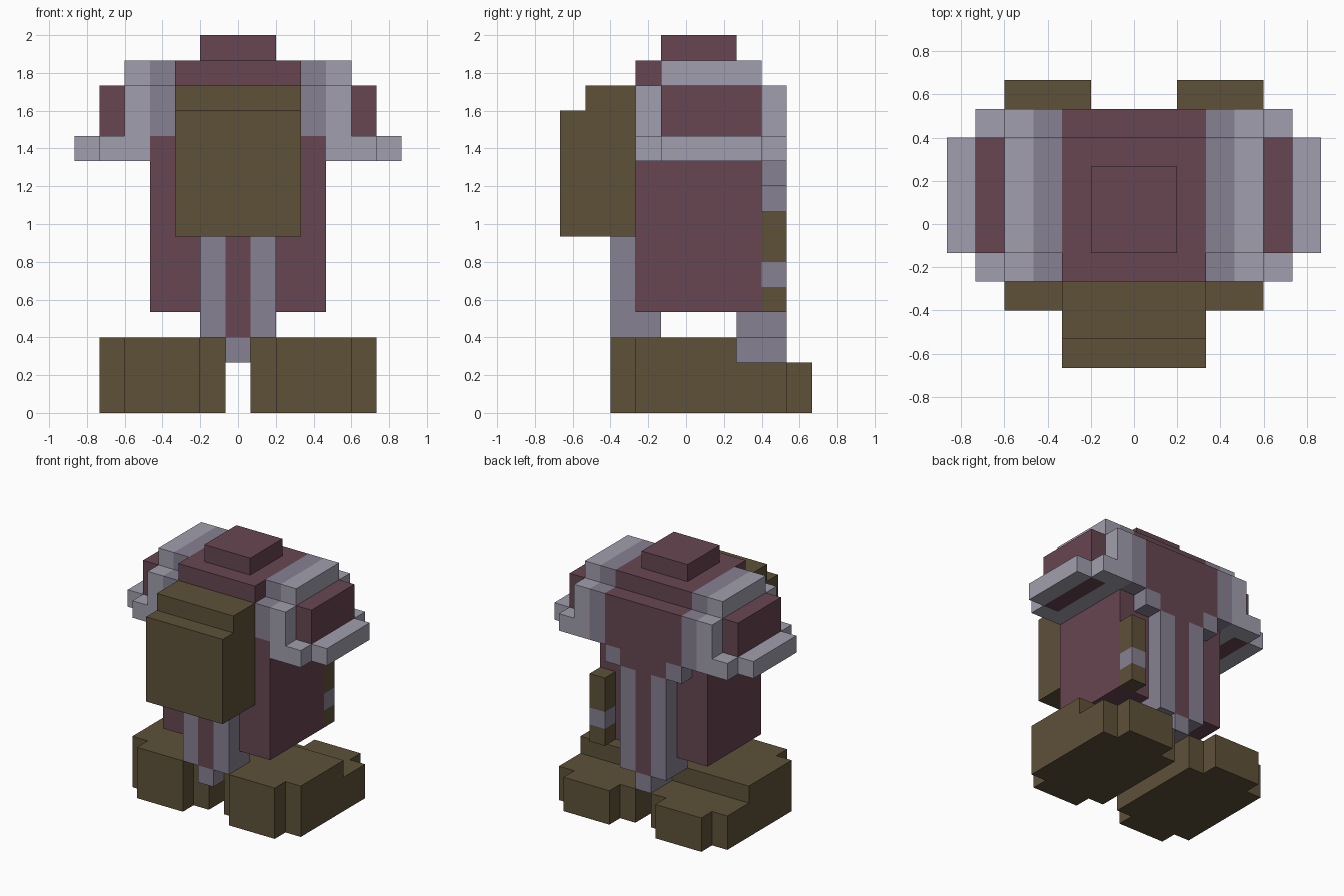
import bpy
import bmesh
from mathutils import Vector

cube = bpy.data.objects.get("Cube")
if cube:
    bpy.data.objects.remove(cube, do_unlink=True)

U = 2 / 15  # size of one block


def srgb(c):
    c /= 255
    return c / 12.92 if c <= 0.04045 else ((c + 0.055) / 1.055) ** 2.4


def material(name, r, g, b):
    col = (srgb(r), srgb(g), srgb(b), 1)
    m = bpy.data.materials.new(name)
    m.diffuse_color = col
    m.use_nodes = True
    bsdf = m.node_tree.nodes["Principled BSDF"]
    bsdf.inputs["Base Color"].default_value = col
    bsdf.inputs["Roughness"].default_value = 0.9
    return m


MAROON = material("maroon cloth", 103, 70, 82)
BROWN = material("brown leather", 94, 81, 57)
LIGHT = material("light grey trim", 161, 159, 173)
GREY = material("grey trim", 135, 129, 146)


def prism(name, mat, outline, lo, hi, axis="z", mirror=False):
    """Extrude an outline (block units) along an axis; optionally mirror across x."""
    bm = bmesh.new()
    place = (lambda a, b: (a, b, lo)) if axis == "z" else (lambda a, b: (lo, a, b))
    face = bm.faces.new([bm.verts.new(Vector(place(a, b)) * U) for a, b in outline])
    ext = bmesh.ops.extrude_face_region(bm, geom=[face])
    verts = [g for g in ext["geom"] if isinstance(g, bmesh.types.BMVert)]
    step = (hi - lo) * U
    bmesh.ops.translate(bm, verts=verts, vec=(0, 0, step) if axis == "z" else (step, 0, 0))
    if mirror:
        copy = bmesh.ops.duplicate(bm, geom=bm.verts[:] + bm.edges[:] + bm.faces[:])
        for g in copy["geom"]:
            if isinstance(g, bmesh.types.BMVert):
                g.co.x *= -1
    bmesh.ops.recalc_face_normals(bm, faces=bm.faces)
    mesh = bpy.data.meshes.new(name)
    bm.to_mesh(mesh)
    bm.free()
    mesh.materials.append(mat)
    ob = bpy.data.objects.new(name, mesh)
    bpy.context.collection.objects.link(ob)
    return ob


def box(name, mat, x, y, z, mirror=False):
    outline = [(x[0], y[0]), (x[1], y[0]), (x[1], y[1]), (x[0], y[1])]
    return prism(name, mat, outline, z[0], z[1], "z", mirror)


# Boots: cross-shaped soles with a raised heel half
sole = [(1.5, -3), (4.5, -3), (4.5, -2), (5.5, -2), (5.5, 4), (4.5, 4),
        (4.5, 5), (1.5, 5), (1.5, 4), (0.5, 4), (0.5, -2), (1.5, -2)]
heel = [(1.5, -3), (4.5, -3), (4.5, -2), (5.5, -2), (5.5, 2),
        (0.5, 2), (0.5, -2), (1.5, -2)]
prism("boot_soles", BROWN, sole, 0, 2, mirror=True)
prism("boot_uppers", BROWN, heel, 2, 3, mirror=True)

# Torso, chest and neck
box("torso", MAROON, (-3.5, 3.5), (-2, 3), (4, 11))
box("chest", MAROON, (-2.5, 2.5), (-2, 3), (11, 14))
box("neck", MAROON, (-1.5, 1.5), (-1, 2), (14, 15))

# Stole bands over the shoulders, stepped at the front
band = [(-2, 11), (3, 11), (3, 14), (-1, 14), (-1, 13), (-2, 13)]
prism("stole_bands", GREY, band, 2.5, 3.5, "x", mirror=True)

# Back panel, narrowing in steps towards the tail
box("back_panel", MAROON, (-2.5, 2.5), (3, 4), (10, 13))
box("back_panel_trim", GREY, (2.5, 3.5), (3, 4), (10, 13), mirror=True)
box("back_step", MAROON, (-1.5, 1.5), (3, 4), (9, 10))
box("back_step_trim", GREY, (1.5, 2.5), (3, 4), (9, 10), mirror=True)

# Hanging tabards, front and back, each with grey edges and a grey tip
for name, y, top in (("front", (-3, -1), 8), ("back", (2, 4), 9)):
    box(name + "_tabard", MAROON, (-0.5, 0.5), y, (3, top))
    box(name + "_tabard_trim", GREY, (0.5, 1.5), y, (3, top), mirror=True)
    box(name + "_tabard_tip", GREY, (-0.5, 0.5), y, (2, 3))

# Front pack with a stepped top
pack = [(-5, 7), (-2, 7), (-2, 13), (-4, 13), (-4, 12), (-5, 12)]
prism("pack", BROWN, pack, -2.5, 2.5, "x")

# Shoulder guards: stepped plate, sleeve stub and surrounding rim
plate = [(-2, 10), (4, 10), (4, 13), (3, 13), (3, 14), (-1, 14), (-1, 13), (-2, 13)]
prism("shoulder_plates", LIGHT, plate, 3.5, 4.5, "x", mirror=True)
box("sleeves", MAROON, (4.5, 5.5), (-1, 3), (10, 13), mirror=True)
rim = [(4.5, -2), (5.5, -2), (5.5, -1), (6.5, -1), (6.5, 3), (5.5, 3),
       (5.5, 4), (4.5, 4), (4.5, 3), (5.5, 3), (5.5, -1), (4.5, -1)]
for name, x, y in (("rim_front", (4.5, 5.5), (-2, -1)),
                   ("rim_back", (4.5, 5.5), (3, 4)),
                   ("rim_outer", (5.5, 6.5), (-1, 3))):
    box(name, LIGHT, x, y, (10, 11), mirror=True)

# Banded scabbard on one side of the back
for name, mat, z in (("scabbard_end", BROWN, (4, 5)),
                     ("scabbard_band", GREY, (5, 6)),
                     ("scabbard_top", BROWN, (6, 8))):
    box(name, mat, (2.5, 3.5), (3, 4), z)
